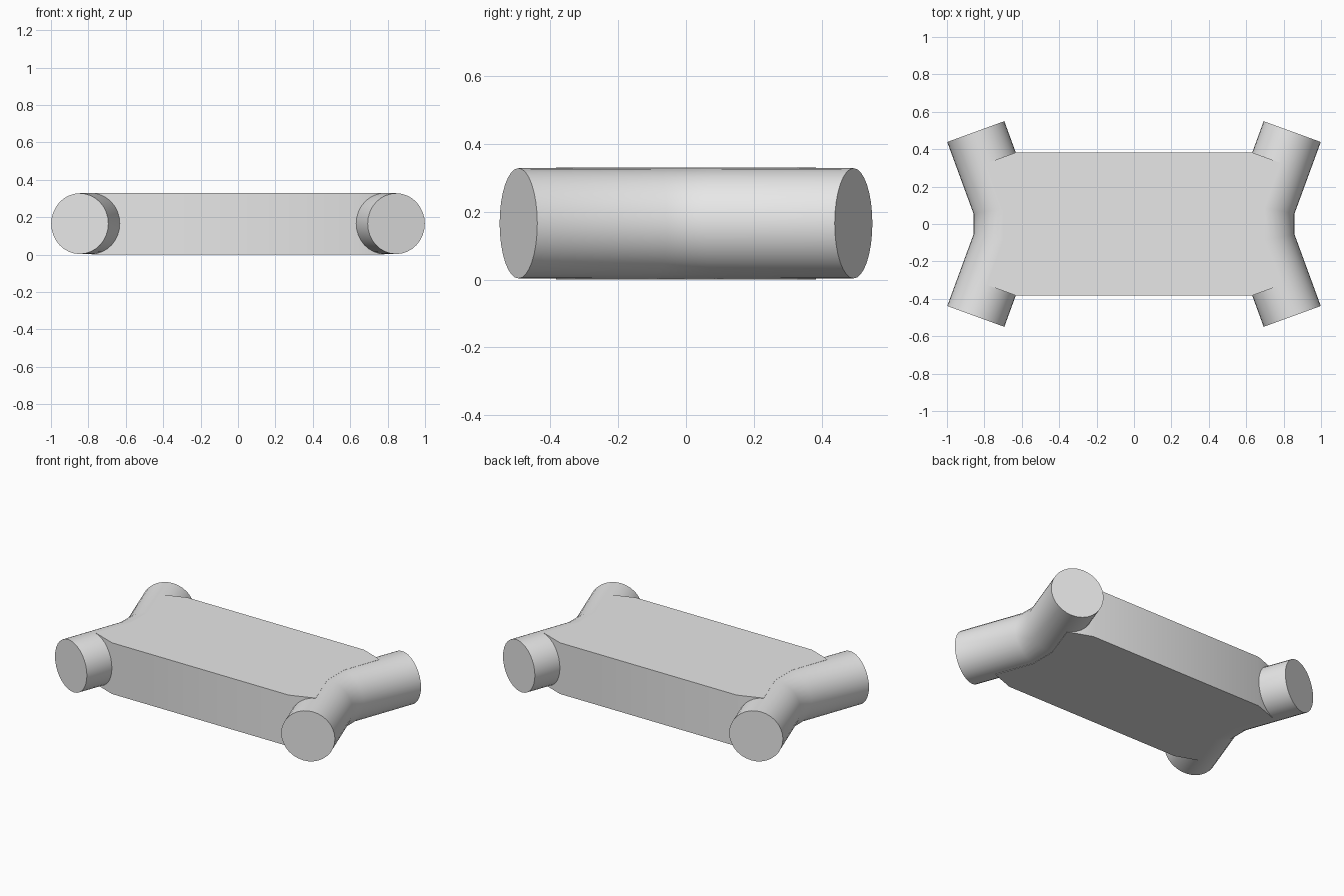
import bpy
import bmesh
from math import sin, cos, pi, radians
from mathutils import Vector

cube = bpy.data.objects.get("Cube")
if cube:
    bpy.data.objects.remove(cube, do_unlink=True)

grey = bpy.data.materials.new("light grey")
grey.use_nodes = True
grey.diffuse_color = (0.8, 0.8, 0.8, 1)
grey.node_tree.nodes["Principled BSDF"].inputs["Base Color"].default_value = (0.8, 0.8, 0.8, 1)

MID_Z = 0.166
HEIGHT = 0.33
RADIUS = 0.1625
SIDES = 32
SPLAY = radians(20)


def finish(bm, name):
    bmesh.ops.recalc_face_normals(bm, faces=bm.faces)
    mesh = bpy.data.meshes.new(name)
    bm.to_mesh(mesh)
    bm.free()
    mesh.materials.append(grey)
    obj = bpy.data.objects.new(name, mesh)
    bpy.context.collection.objects.link(obj)
    bpy.ops.object.select_all(action='DESELECT')
    obj.select_set(True)
    bpy.context.view_layer.objects.active = obj
    bpy.ops.object.shade_smooth_by_angle(angle=radians(30))


def bent_tube(name, side):
    """Round tube swept along a path with two mitred bends."""
    bm = bmesh.new()
    path = [(0.846, -0.494, -SPLAY), (0.696, -0.085, -SPLAY / 2),
            (0.696, 0.085, SPLAY / 2), (0.846, 0.494, SPLAY)]
    rings = []
    for x, y, a in path:
        # Bend rings are stretched so both tube halves stay round
        bend = abs(a) < SPLAY
        wide = RADIUS / cos(a) if bend else RADIUS
        across = Vector((cos(a), -sin(a), 0)) * wide
        up = Vector((0, 0, RADIUS + (0.001 if bend else 0)))
        rings.append([])
        for i in range(SIDES):
            t = 2 * pi * i / SIDES
            p = Vector((x, y, MID_Z)) + across * cos(t) + up * sin(t)
            rings[-1].append(bm.verts.new((p.x * side, p.y, p.z)))
    for lower, upper in zip(rings, rings[1:]):
        for i in range(SIDES):
            j = (i + 1) % SIDES
            bm.faces.new((lower[i], lower[j], upper[j], upper[i]))
    bm.faces.new(rings[0])
    bm.faces.new(rings[-1])
    finish(bm, name)


# Slab whose ends run to the tube axes, with corners square to the tubes
quarter = [(0.696, 0.085), (0.783, 0.327), (0.63, 0.383)]
outline = quarter + [(-x, y) for x, y in reversed(quarter)]
outline += [(-x, -y) for x, y in outline]
bm = bmesh.new()
base = bm.faces.new([bm.verts.new((x, y, 0)) for x, y in outline])
top = bmesh.ops.extrude_face_region(bm, geom=[base], use_keep_orig=True)
bmesh.ops.translate(bm, vec=(0, 0, HEIGHT),
                    verts=[v for v in top["geom"] if isinstance(v, bmesh.types.BMVert)])
finish(bm, "center_slab")

# Bent end tubes
bent_tube("left_tube", 1)
bent_tube("right_tube", -1)
